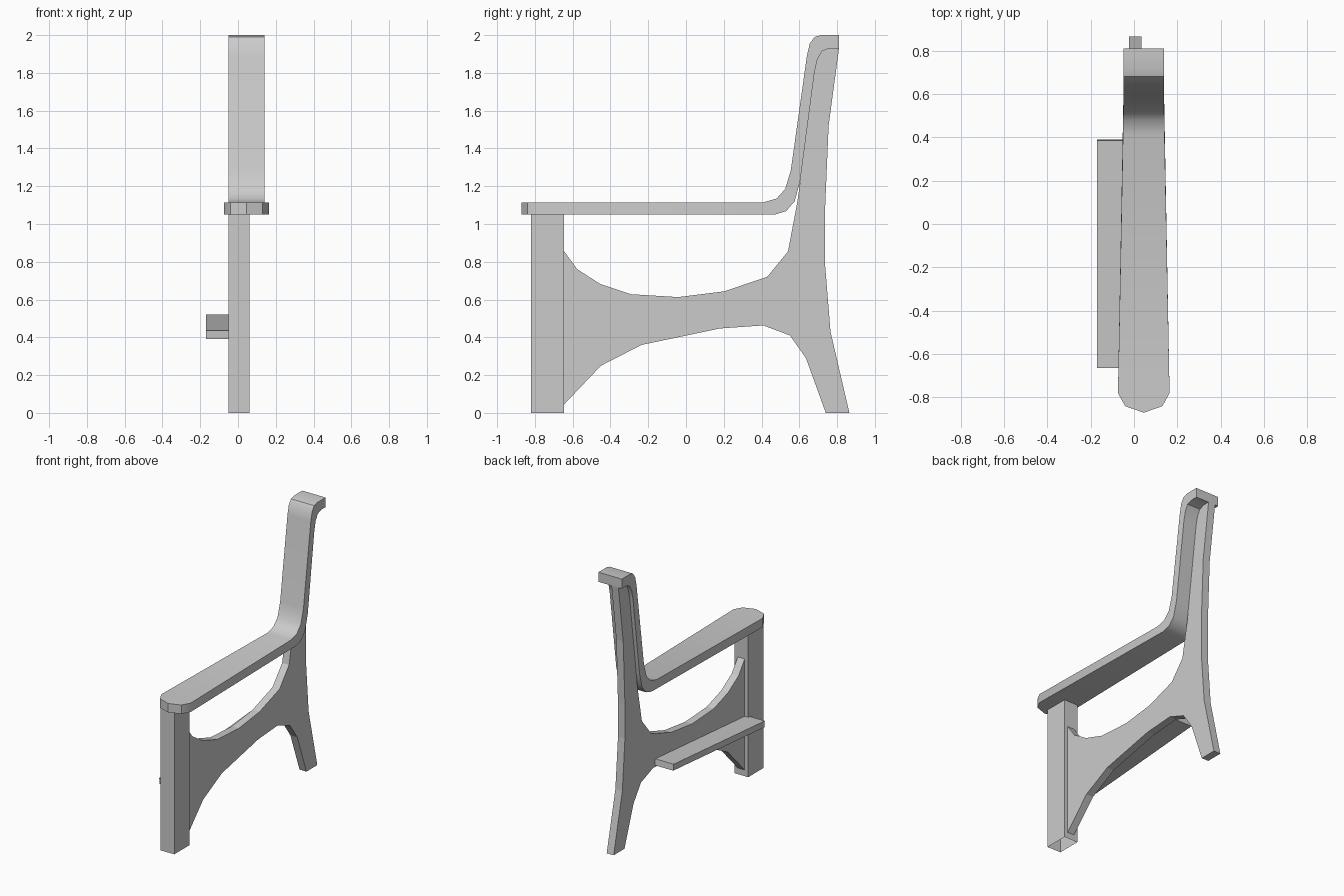
import bpy, bmesh

if "Cube" in bpy.data.objects:
    bpy.data.objects.remove(bpy.data.objects["Cube"])


def finish(name, bm, smooth=False):
    bmesh.ops.remove_doubles(bm, verts=bm.verts, dist=1e-5)
    bmesh.ops.recalc_face_normals(bm, faces=bm.faces)
    mesh = bpy.data.meshes.new(name)
    bm.to_mesh(mesh)
    bm.free()
    ob = bpy.data.objects.new(name, mesh)
    bpy.context.collection.objects.link(ob)
    if smooth:
        bpy.ops.object.select_all(action='DESELECT')
        ob.select_set(True)
        bpy.context.view_layer.objects.active = ob
        bpy.ops.object.shade_smooth_by_angle(angle=0.6)
    return ob


def extrude_profile(name, profile, x0, x1):
    """Extrude a (y, z) outline along x."""
    bm = bmesh.new()
    face = bm.faces.new([bm.verts.new((x0, y, z)) for y, z in profile])
    out = bmesh.ops.extrude_face_region(bm, geom=[face])
    verts = [g for g in out['geom'] if isinstance(g, bmesh.types.BMVert)]
    bmesh.ops.translate(bm, verts=verts, vec=(x1 - x0, 0, 0))
    return finish(name, bm)


# side panel with the splayed rear leg
extrude_profile("side_panel", [
    (-0.645, 0.855), (-0.575, 0.76), (-0.455, 0.683), (-0.29, 0.628),
    (-0.04, 0.613), (0.2, 0.643), (0.43, 0.72), (0.54, 0.855),
    (0.59, 1.12), (0.605, 1.23), (0.68, 1.8), (0.695, 1.87),
    (0.72, 1.915), (0.76, 1.93), (0.81, 1.93),
    (0.755, 1.52), (0.735, 1.05), (0.735, 0.8), (0.765, 0.43), (0.865, 0),
    (0.74, 0), (0.635, 0.29), (0.55, 0.41), (0.41, 0.463), (0.18, 0.447),
    (-0.235, 0.36), (-0.45, 0.25), (-0.645, 0.045)], -0.022, 0.034)

# sloping seat support ledge
extrude_profile("seat_ledge", [
    (-0.665, 0.435), (0.385, 0.52), (0.39, 0.475), (-0.66, 0.39)],
    -0.17, -0.022)

# front leg, an open-ended square tube
bm = bmesh.new()
corners = [(-0.05, -0.82), (0.06, -0.82), (0.06, -0.645), (-0.05, -0.645)]
low = [bm.verts.new((x, y, 0)) for x, y in corners]
high = [bm.verts.new((x, y, 1.05)) for x, y in corners]
for i in range(4):
    j = (i + 1) % 4
    bm.faces.new((low[i], low[j], high[j], high[i]))
finish("front_leg", bm)

# armrest curving up into the back upright: (y, z) upper, (y, z) lower, half width
stations = [
    (-0.87, 1.115, -0.87, 1.05, 0.0),
    (-0.84, 1.115, -0.84, 1.05, 0.086),
    (-0.78, 1.115, -0.78, 1.05, 0.119),
    (0.41, 1.115, 0.47, 1.05, 0.096),
    (0.48, 1.135, 0.53, 1.068, 0.095),
    (0.525, 1.185, 0.575, 1.12, 0.094),
    (0.555, 1.285, 0.605, 1.23, 0.094),
    (0.64, 1.89, 0.68, 1.8, 0.094),
    (0.655, 1.955, 0.695, 1.87, 0.094),
    (0.68, 1.99, 0.72, 1.915, 0.094),
    (0.715, 2.0, 0.76, 1.93, 0.094),
    (0.81, 2.0, 0.81, 1.93, 0.094)]
bm = bmesh.new()
rings = []
for yt, zt, yb, zb, w in stations:
    rings.append([bm.verts.new((0.045 + sx * w, y, z)) for sx, y, z in
                  ((-1, yt, zt), (1, yt, zt), (1, yb, zb), (-1, yb, zb))])
for a, b in zip(rings, rings[1:]):
    for i in range(4):
        j = (i + 1) % 4
        bm.faces.new((a[i], a[j], b[j], b[i]))
bm.faces.new(rings[-1])
finish("armrest_and_upright", bm, smooth=True)
